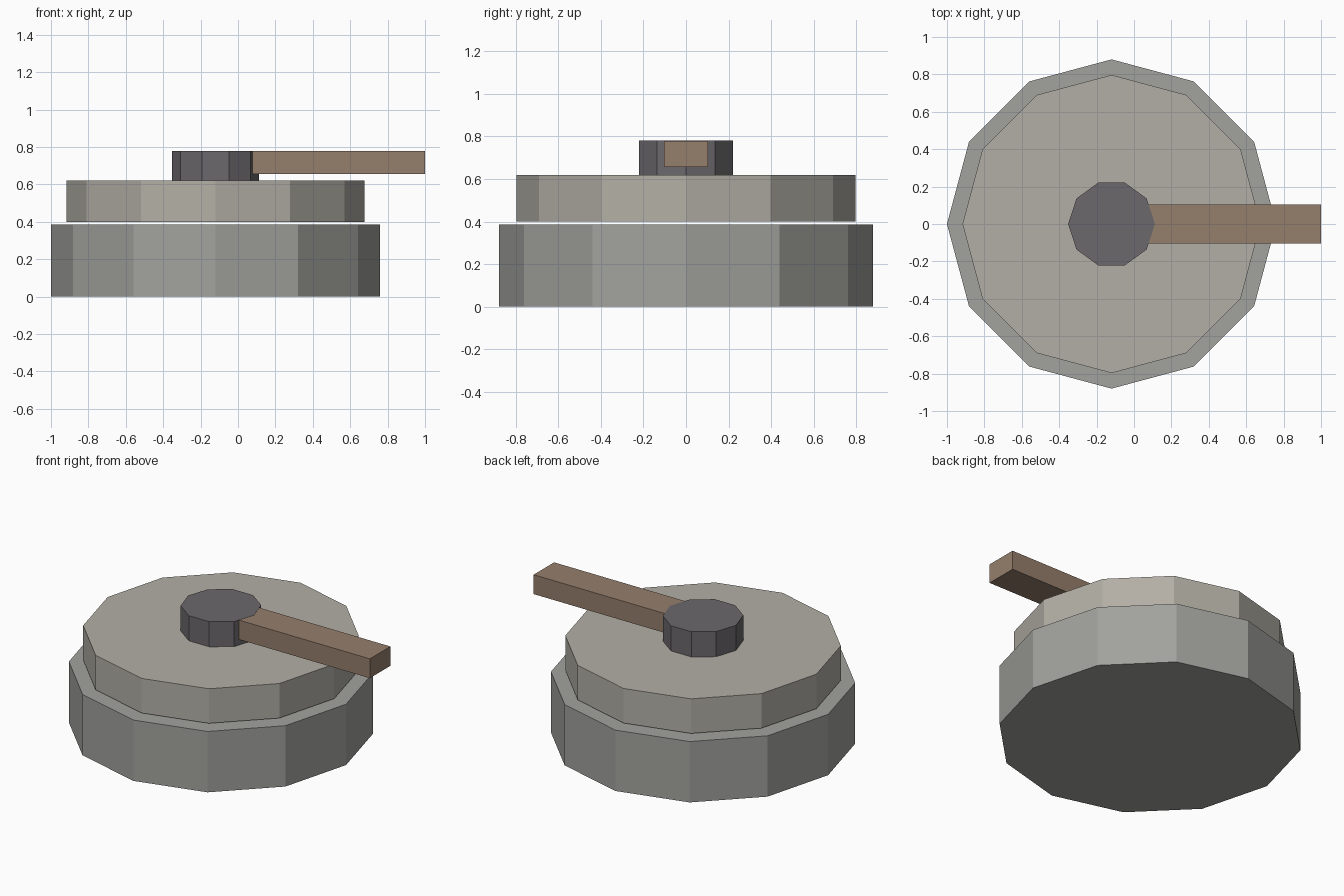
import bpy

if "Cube" in bpy.data.objects:
    bpy.data.objects.remove(bpy.data.objects["Cube"])

CX = -0.12  # shared axis of the round parts


def paint(obj, name, rgb):
    mat = bpy.data.materials.new(name)
    mat.diffuse_color = (*rgb, 1.0)
    mat.use_nodes = True
    mat.node_tree.nodes["Principled BSDF"].inputs["Base Color"].default_value = mat.diffuse_color
    obj.data.materials.append(mat)


def disc(name, sides, radius, z0, z1, rgb):
    """Flat-faced prism with a corner on the +x axis."""
    bpy.ops.mesh.primitive_cylinder_add(
        vertices=sides, radius=radius, depth=z1 - z0,
        location=(CX, 0, (z0 + z1) / 2))
    obj = bpy.context.object
    if sides % 4:  # Blender starts its first corner on +y
        obj.rotation_euler.z = 1.5707963
    obj.name = name
    paint(obj, name + "_colour", rgb)
    return obj


def box(name, x, y, z, rgb):
    """Box from (min, max) pairs."""
    bpy.ops.mesh.primitive_cube_add(
        size=1, location=[(a + b) / 2 for a, b in (x, y, z)])
    obj = bpy.context.object
    obj.scale = [b - a for a, b in (x, y, z)]
    obj.name = name
    paint(obj, name + "_colour", rgb)
    return obj


# Lower stone, and upper stone with a narrow gap between them
disc("lower_stone", 12, 0.88, 0.0, 0.387, (0.36, 0.36, 0.34))
disc("upper_stone", 12, 0.797, 0.40, 0.62, (0.45, 0.43, 0.38))

# Hub and the turning handle set into its side
disc("hub", 10, 0.232, 0.62, 0.78, (0.15, 0.14, 0.15))
box("handle", (0.02, 1.0), (-0.103, 0.103), (0.656, 0.779), (0.30, 0.21, 0.15))
